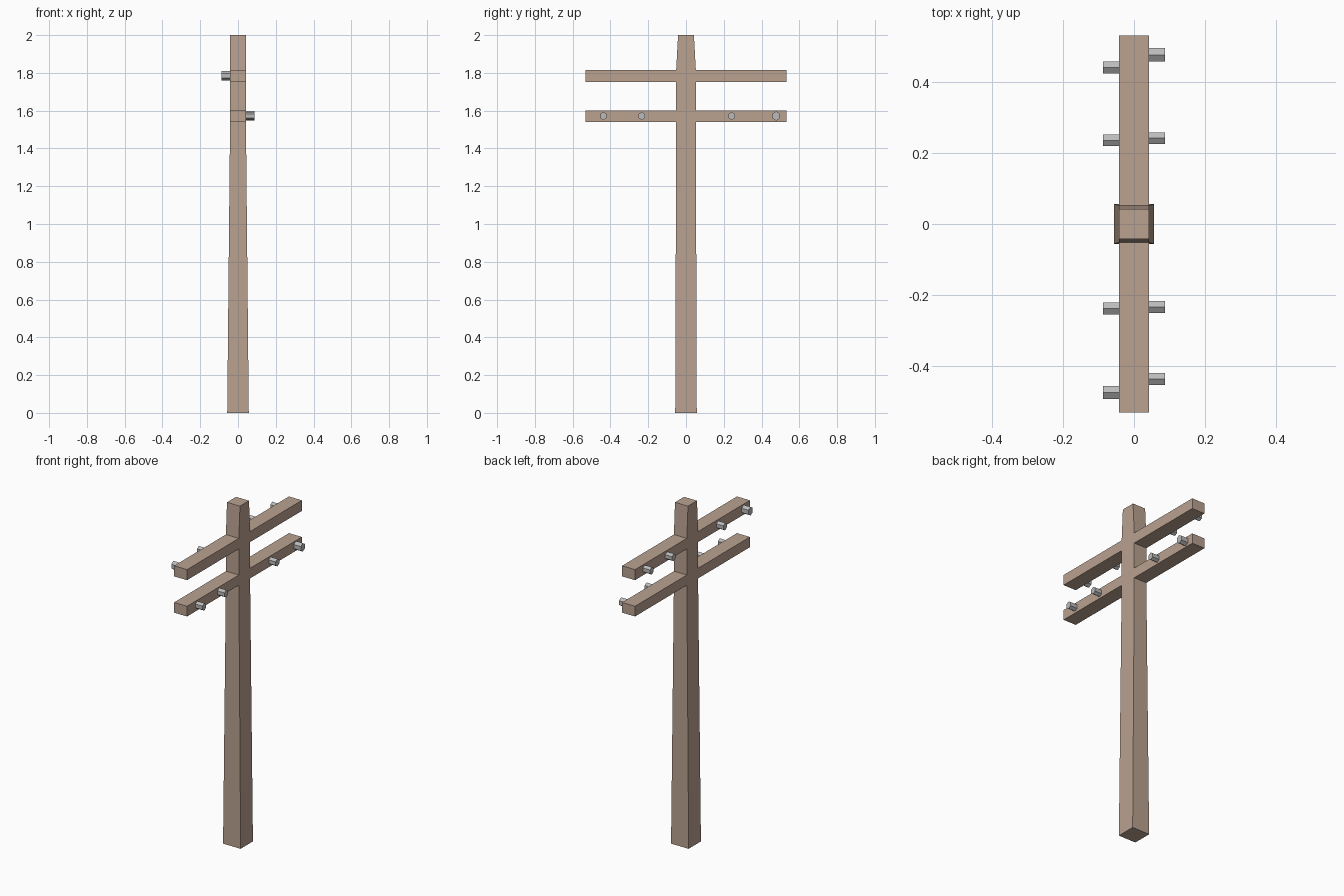
import bpy, bmesh, math
from mathutils import Vector

if "Cube" in bpy.data.objects:
    bpy.data.objects.remove(bpy.data.objects["Cube"])


def material(name, color):
    m = bpy.data.materials.new(name)
    m.diffuse_color = (*color, 1)
    m.use_nodes = True
    m.node_tree.nodes["Principled BSDF"].inputs["Base Color"].default_value = m.diffuse_color
    return m


wood = material("wood", (0.49, 0.36, 0.28))
metal = material("grey_metal", (0.5, 0.5, 0.5))


def add_object(name, bm, mat):
    bmesh.ops.recalc_face_normals(bm, faces=bm.faces)
    me = bpy.data.meshes.new(name)
    bm.to_mesh(me)
    bm.free()
    me.materials.append(mat)
    ob = bpy.data.objects.new(name, me)
    bpy.context.collection.objects.link(ob)
    return ob


# Tapered square pole as stacked rings: z, half width x, half width y
rings = [(0, 0.057, 0.057), (1.54, 0.042, 0.052), (1.60, 0.042, 0.052),
         (1.753, 0.042, 0.052), (1.815, 0.042, 0.052), (2.0, 0.042, 0.042)]
bm = bmesh.new()
loops = [[bm.verts.new((sx * hx, sy * hy, z))
          for sx, sy in ((-1, -1), (1, -1), (1, 1), (-1, 1))]
         for z, hx, hy in rings]
bm.faces.new(loops[0][::-1])
bm.faces.new(loops[-1])
arm_faces = []
for level, (a, b) in enumerate(zip(loops, loops[1:])):
    for i in range(4):
        j = (i + 1) % 4
        f = bm.faces.new((a[i], a[j], b[j], b[i]))
        if level in (1, 3) and i in (0, 2):
            arm_faces.append(f)

# Crossarms pulled out of the pole's two sides
for f in arm_faces:
    side = math.copysign(1, f.calc_center_median().y)
    new = bmesh.ops.extrude_discrete_faces(bm, faces=[f])["faces"][0]
    for v in new.verts:
        v.co.y = side * 0.532
add_object("pole_with_crossarms", bm, wood)


# Hexagonal insulators with a corner pointing up
def insulator(name, side, y, z, ry, rz):
    bm = bmesh.new()
    ends = []
    for x in (0.035, 0.087):
        ends.append([bm.verts.new((side * x,
                                   y + ry * math.sin(k * math.pi / 3) / math.sin(math.pi / 3),
                                   z + rz * math.cos(k * math.pi / 3)))
                     for k in range(6)])
    for e in ends:
        bm.faces.new(e)
    for k in range(6):
        n = (k + 1) % 6
        bm.faces.new((ends[0][k], ends[0][n], ends[1][n], ends[1][k]))
    add_object(name, bm, metal)


for side, z, label, ys in ((1, 1.572, "lower", (-0.437, -0.234, 0.242, 0.477)),
                           (-1, 1.785, "upper", (-0.475, -0.238, 0.236, 0.441))):
    for n, y in enumerate(ys):
        big = abs(y) > 0.45
        insulator(f"{label}_insulator_{n + 1}", side, y, z,
                  0.019 if big else 0.0165, 0.025 if big else 0.022)
